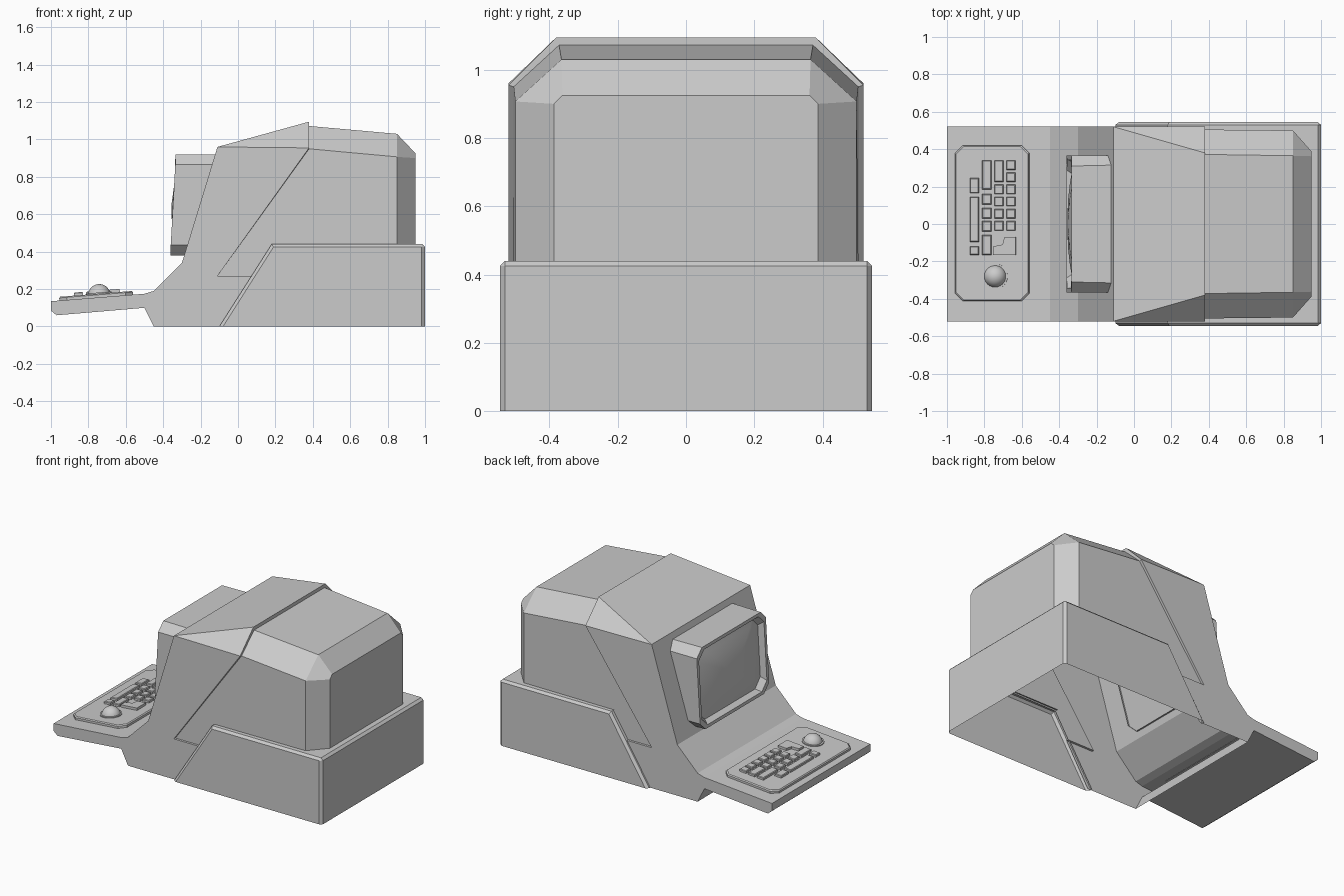
import bpy, bmesh, math
from mathutils import Vector

if "Cube" in bpy.data.objects:
    bpy.data.objects.remove(bpy.data.objects["Cube"])


def finish(name, bm, smooth=None):
    bmesh.ops.remove_doubles(bm, verts=bm.verts, dist=0.0005)
    bmesh.ops.recalc_face_normals(bm, faces=bm.faces)
    me = bpy.data.meshes.new(name)
    bm.to_mesh(me)
    bm.free()
    ob = bpy.data.objects.new(name, me)
    bpy.context.collection.objects.link(ob)
    if smooth:
        bpy.ops.object.select_all(action='DESELECT')
        ob.select_set(True)
        bpy.context.view_layer.objects.active = ob
        bpy.ops.object.shade_smooth_by_angle(angle=math.radians(smooth))
    return ob


def flip(p):
    return (p[0], -p[1], p[2])


def add_face(bm, pts):
    bm.faces.new([bm.verts.new(p) for p in pts])


def mirrored_shell(name, sides, spans):
    """sides: faces on +y, copied to -y; spans: edges bridged to their mirror image."""
    bm = bmesh.new()
    for f in sides:
        add_face(bm, f)
        add_face(bm, [flip(p) for p in reversed(f)])
    for p, q in spans:
        add_face(bm, [p, q, flip(q), flip(p)])
    return finish(name, bm)


def at_y(y, pts):
    return [(x, y, z) for x, z in pts]


# Front shell: keyboard tray, sloped front and hood, open underneath
W = 0.52
upper = at_y(W, [(-1, .085), (-1, .135), (-.5, .175), (-.45, .19), (-.3, .34), (-.11, .96)])
lower = at_y(W, [(-.45, 0), (-.5, .10), (-.97, .06), (-1, .085)])
edge = at_y(W, [(.38, .955), (-.11, .27), (.09, .27), (-.075, 0)])
ridge = (.38, .38, 1.095)
path = lower[:-1] + upper
mirrored_shell("front_shell",
               [path + edge, [upper[-1], ridge, edge[0]]],
               list(zip(path, path[1:])) + [(upper[-1], ridge)])

# Rear housing with chamfered corners, stepped in from the front shell
t1, t2 = (.38, .372, 1.072), (.85, .365, 1.03)
s1, s2 = (.38, .505, .95), (.85, .5, .907)
r1, r2 = (.95, .362, .925), (.95, .387, .90)
low1, low2 = (.85, .5, .43), (.95, .387, .43)
f1, f2, f3 = (-.11, .505, .27), (.09, .505, .27), (.19, .505, .43)
mirrored_shell("rear_housing",
               [[s1, s2, low1, f3, f2, f1], [s1, s2, t2, t1], [s2, t2, r1, r2],
                [s2, r2, low2, low1],
                [ridge, edge[0], s1, t1], [edge[0], edge[1], f1, s1],
                [edge[1], edge[2], f2, f1]],
               [(t1, t2), (t2, r1), (r1, r2), (r2, low2), (ridge, t1)])

# Base skirt: bevelled walls with a narrow ledge around the housing
a = at_y(.545, [(-.08, 0), (.19, .425), (.982, .425), (.982, 0)])
b = at_y(.53, [(-.10, 0), (.18, .44), (.985, .44)])
c = at_y(.53, [(1, .425), (1, 0)])
i = at_y(.51, [(-.10, 0), (.18, .44)])
ledge = [b[1], b[2], (.985, 0, .44), (.945, 0, .44), (.945, .385, .44),
         (.85, .495, .44), (.18, .495, .44)]
mirrored_shell("base",
               [a, [a[0], a[1], b[1], b[0]], [a[1], a[2], b[2], b[1]],
                [a[2], a[3], c[1], c[0]], [a[2], b[2], c[0]],
                [b[0], b[1], i[1], i[0]], ledge],
               [(b[2], c[0]), (c[0], c[1])])


# Monitor frame: octagonal tube with slanted front and recessed bezel
def front_x(z):
    return -.36 + .025 * min(1, max(0, (z - .43) / .44))


def octagon(inset, cut):
    y, z0, z1 = .365 - inset, .38 + inset, .92 - inset
    q = [(y, z0 + cut), (y, z1 - cut), (y - cut, z1)]
    q += [(-v, w) for v, w in reversed(q)]
    return q + [(-y + cut, z0), (y - cut, z0)]


def bridge(bm, rings):
    for r0, r1 in zip(rings, rings[1:]):
        n = len(r0)
        for k in range(n):
            add_face(bm, [r0[k], r0[(k + 1) % n], r1[(k + 1) % n], r1[k]])


outer = octagon(0, .055)
outer[2:4] = [(.315, .92), (-.315, .92)]
rings = [[(-.29 + (z - .34) * .306, y, z) for y, z in outer]]
for inset, cut, depth in [(0, .055, 0), (.022, .055, 0), (.04, .06, .035)]:
    rings.append([(front_x(z) + depth, y, z) for y, z in octagon(inset, cut)])
bm = bmesh.new()
bridge(bm, rings)
finish("monitor_frame", bm)

# Bulging screen
bm = bmesh.new()
rings = []
for s in (1, .85, .65, .4, .02):
    ring = []
    for y, z in octagon(.04, .06):
        zz = .65 + (z - .65) * s
        ring.append((front_x(zz) + .035 - .043 * (1 - s * s), y * s, zz))
    rings.append(ring)
bridge(bm, rings)
add_face(bm, rings[-1])
finish("screen", bm, 30)


# Keyboard parts lie on the sloped tray
def on_tray(x, y, h):
    return (x - .08 * h, y, .135 + (x + 1) * .08 + h)


def slab(bm, pts, h0, h1, shrink=0.0):
    mx = (min(p[0] for p in pts) + max(p[0] for p in pts)) / 2
    my = (min(p[1] for p in pts) + max(p[1] for p in pts)) / 2

    def pull(v, m):
        return v - math.copysign(min(shrink, abs(v - m)), v - m)
    lo = [on_tray(x, y, h0) for x, y in pts]
    mid = [on_tray(x, y, h1 - shrink) for x, y in pts]
    hi = [on_tray(pull(x, mx), pull(y, my), h1) for x, y in pts]
    bridge(bm, [lo, mid, hi])
    add_face(bm, hi)


def cut_rect(x0, x1, y0, y1, k):
    return [(x0 + k, y0), (x1 - k, y0), (x1, y0 + k), (x1, y1 - k),
            (x1 - k, y1), (x0 + k, y1), (x0, y1 - k), (x0, y0 + k)]


bm = bmesh.new()
slab(bm, cut_rect(-.955, -.56, -.412, .42, .04), -.003, .02, .006)
finish("keyboard_panel", bm)

# Keys: four columns, each with (y start, y end) per key
columns = {
    -.85: [(.165, .245), (-.095, .145), (-.165, -.12)],
    -.785: [(.185, .34), (.105, .16), (.03, .085), (-.04, .015), (-.165, -.06)],
    -.72: [(.225, .34), (.16, .21), (.095, .145), (.03, .08), (-.035, .015)],
    -.655: [(.29, .34), (.225, .275), (.16, .21), (.095, .145), (.03, .08), (-.035, .015)],
}
bm = bmesh.new()
for x, keys in columns.items():
    for y0, y1 in keys:
        slab(bm, [(x - .024, y0), (x + .024, y0), (x + .024, y1), (x - .024, y1)],
             .018, .036, .004)
slab(bm, [(-.75, -.165), (-.63, -.165), (-.63, -.07), (-.69, -.07),
          (-.70, -.11), (-.75, -.12)], .018, .036)
finish("keys", bm)

# Trackball and its collar
bm = bmesh.new()
circle = [(-.742 + .068 * math.cos(t * math.tau / 24), -.28 + .068 * math.sin(t * math.tau / 24))
          for t in range(24)]
slab(bm, circle, .018, .026)
finish("trackball_collar", bm)
bm = bmesh.new()
bmesh.ops.create_uvsphere(bm, u_segments=24, v_segments=12, radius=.06)
bmesh.ops.translate(bm, verts=bm.verts, vec=Vector((-.742, -.28, .167)))
finish("trackball", bm, 40)
